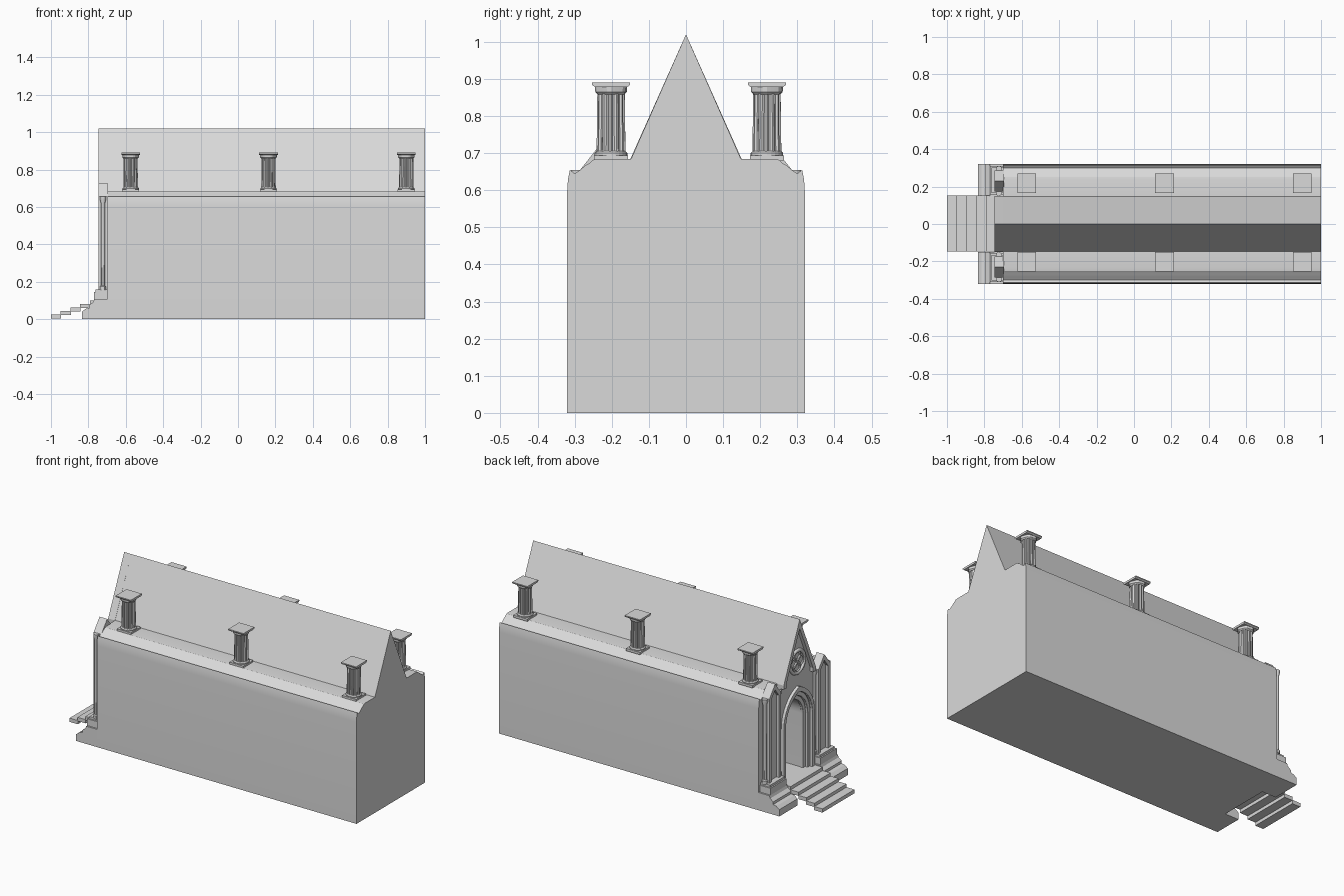
import bpy, bmesh, math
from mathutils import Vector

if "Cube" in bpy.data.objects:
    bpy.data.objects.remove(bpy.data.objects["Cube"])

stone = bpy.data.materials.new("pale_stone")
stone.diffuse_color = (0.7, 0.7, 0.7, 1)
stone.use_nodes = True
stone.node_tree.nodes["Principled BSDF"].inputs["Base Color"].default_value = stone.diffuse_color


def finish(name, bm, smooth=False):
    bmesh.ops.recalc_face_normals(bm, faces=bm.faces)
    me = bpy.data.meshes.new(name)
    bm.to_mesh(me)
    bm.free()
    me.materials.append(stone)
    ob = bpy.data.objects.new(name, me)
    bpy.context.collection.objects.link(ob)
    if smooth:
        bpy.ops.object.select_all(action='DESELECT')
        ob.select_set(True)
        bpy.context.view_layer.objects.active = ob
        bpy.ops.object.shade_smooth_by_angle(angle=math.radians(30))
    return ob


def prism(name, pts, a, b, axis='x', smooth=False):
    """Extrude an outline: (y, z) along x, or (x, z) along y."""
    bm = bmesh.new()
    place = (lambda p, t: (t, p[0], p[1])) if axis == 'x' else (lambda p, t: (p[0], t, p[1]))
    f = bm.faces.new([bm.verts.new(place(p, a)) for p in pts])
    d = Vector((b - a, 0, 0)) if axis == 'x' else Vector((0, b - a, 0))
    ext = bmesh.ops.extrude_face_region(bm, geom=[f], use_keep_orig=True)
    bmesh.ops.translate(bm, vec=d, verts=[v for v in ext['geom'] if isinstance(v, bmesh.types.BMVert)])
    return finish(name, bm, smooth)


def box(name, x0, x1, y0, y1, z0, z1):
    return prism(name, [(y0, z0), (y1, z0), (y1, z1), (y0, z1)], x0, x1)


def lathe(name, x, y, rings, n=16, flute=0.0, smooth=False):
    """Stack of round rings (r, z); flute pulls in every second pair of points."""
    bm = bmesh.new()
    loops = []
    for r, z in rings:
        loop = []
        for i in range(n):
            a = 2 * math.pi * i / n
            k = r * (1 - flute * (i % 4 in (1, 2)))
            loop.append(bm.verts.new((x + k * math.cos(a), y + k * math.sin(a), z)))
        loops.append(loop)
    for lo, hi in zip(loops, loops[1:]):
        for i in range(n):
            j = (i + 1) % n
            bm.faces.new((lo[i], lo[j], hi[j], hi[i]))
    bm.faces.new(loops[0])
    bm.faces.new(loops[-1])
    return finish(name, bm, smooth)


def arch(w, base=0.1, spring=0.42, n=8):
    """Pointed arch outline from left foot over the apex to right foot."""
    R = 1.46 * w
    end = math.acos((R - w) / R)
    right = [(w - R + R * math.cos(end * i / n), spring + R * math.sin(end * i / n)) for i in range(n + 1)]
    left = [(-y, z) for y, z in right]
    return [(-w, base)] + left + right[::-1][1:] + [(w, base)]


def tube(name, pts, x, r, closed=False):
    cu = bpy.data.curves.new(name, 'CURVE')
    cu.dimensions = '3D'
    cu.bevel_depth = r
    cu.bevel_resolution = 2
    sp = cu.splines.new('POLY')
    sp.points.add(len(pts) - 1)
    for p, (y, z) in zip(sp.points, pts):
        p.co = (x, y, z, 1)
    sp.use_cyclic_u = closed
    cu.materials.append(stone)
    ob = bpy.data.objects.new(name, cu)
    bpy.context.collection.objects.link(ob)
    bpy.ops.object.select_all(action='DESELECT')
    ob.select_set(True)
    bpy.context.view_layer.objects.active = ob
    bpy.ops.object.convert(target='MESH')


def circle(cy, cz, r, n=20):
    return [(cy + r * math.cos(2 * math.pi * i / n), cz + r * math.sin(2 * math.pi * i / n)) for i in range(n)]


# Main hall with curved shoulders, plus a front part with the doorway recess
half = [(0.32, 0), (0.32, 0.6), (0.318, 0.63), (0.313, 0.655), (0.30, 0.645), (0.285, 0.655),
        (0.27, 0.668), (0.26, 0.673), (0.25, 0.682), (0.235, 0.684), (0.15, 0.684)]
outline = half + [(-y, z) for y, z in half[::-1]]
prism("hall", outline, -0.58, 1.0, smooth=True)
prism("front_wall", outline + arch(0.085, 0), -0.70, -0.58, smooth=True)
box("doorway_floor", -0.745, -0.58, -0.15, 0.15, 0, 0.1)

# Steep roof and the gable frame on the facade
prism("roof", [(-0.15, 0.68), (0.15, 0.68), (0, 1.02)], -0.725, 1.0)
prism("gable_frame", [(-0.15, 0.66), (-0.15, 0.684), (0, 1.02), (0.15, 0.684), (0.15, 0.66),
                      (0.125, 0.66), (0.125, 0.684), (0, 0.965), (-0.125, 0.684), (-0.125, 0.66)],
      -0.745, -0.70)

# Portal wall and stepped pointed arches
prism("portal_wall", [(0.15, 0.1), (0.15, 0.684), (-0.15, 0.684), (-0.15, 0.1)] + arch(0.135),
      -0.725, -0.70)
for i, (outer, inner, x) in enumerate([(0.145, 0.125, -0.742), (0.126, 0.105, -0.724), (0.106, 0.085, -0.708)]):
    prism(f"door_arch_{i}", arch(outer) + arch(inner)[::-1], x, -0.68)
    tube(f"arch_moulding_{i}", arch(inner + 0.004), x + 0.008, 0.008)

# Rose window
tube("rose_rim", circle(0, 0.765, 0.066, 28), -0.728, 0.010, True)
for i in range(4):
    a = math.pi / 2 * i
    tube(f"rose_petal_{i}", circle(0.031 * math.cos(a), 0.765 + 0.031 * math.sin(a), 0.027), -0.727, 0.005, True)

# Entrance steps, thin overlapping slabs
for i in range(5):
    x, top = -1 + 0.052 * i, 0.025 + 0.019 * i
    box(f"step_{i}", x, x + 0.054, -0.147, 0.153, top - 0.022, top)

# Stepped footings, plinths and gabled pilasters on both sides of the door
foot = [(-0.70, 0), (-0.835, 0), (-0.835, 0.04), (-0.815, 0.055), (-0.795, 0.06), (-0.795, 0.075),
        (-0.775, 0.09), (-0.77, 0.105), (-0.70, 0.105)]
for s, side in ((1, "left"), (-1, "right")):
    prism(f"footing_{side}", foot, s * 0.15, s * 0.32, 'y')
    box(f"plinth_{side}", -0.77, -0.70, s * 0.158, s * 0.31, 0.10, 0.145)
    box(f"plinth_cap_{side}", -0.762, -0.70, s * 0.165, s * 0.302, 0.145, 0.158)
    c = s * 0.23
    prism(f"pilaster_{side}", [(c - 0.055, 0.155), (c + 0.055, 0.155), (c + 0.055, 0.655),
                               (c, 0.725), (c - 0.055, 0.655)], -0.728, -0.695)
    prism(f"pilaster_frame_{side}",
          [(c - 0.055, 0.155), (c - 0.055, 0.655), (c, 0.725), (c + 0.055, 0.655), (c + 0.055, 0.155),
           (c + 0.035, 0.155), (c + 0.035, 0.645), (c, 0.69), (c - 0.035, 0.645), (c - 0.035, 0.155)],
          -0.745, -0.725)
    for k in (-1, 1):
        lathe(f"colonnette_{side}_{k}", -0.722, c + k * 0.064,
              [(0.016, 0.155), (0.016, 0.175), (0.011, 0.18), (0.011, 0.62), (0.016, 0.64), (0.016, 0.655)],
              12, smooth=True)

# Fluted columns standing on the shoulders
for x in (-0.574, 0.163, 0.90):
    for y in (0.218, -0.202):
        tag = f"{'left' if y > 0 else 'right'}_{x:.1f}"
        box(f"column_base_{tag}", x - 0.046, x + 0.046, y - 0.046, y + 0.046, 0.68, 0.694)
        lathe(f"column_ring_{tag}", x, y, [(0.044, 0.694), (0.044, 0.70), (0.038, 0.706)], 24)
        lathe(f"column_shaft_{tag}", x, y, [(0.039, 0.70), (0.037, 0.865)], 48, 0.13)
        lathe(f"column_capital_{tag}", x, y, [(0.037, 0.858), (0.044, 0.865), (0.045, 0.878), (0.047, 0.882)], 24, 0.06)
        prism(f"column_top_{tag}", [(y - 0.044, 0.878), (y + 0.044, 0.878), (y + 0.051, 0.884),
                                    (y + 0.051, 0.89), (y - 0.051, 0.89), (y - 0.051, 0.884)],
              x - 0.05, x + 0.05)
